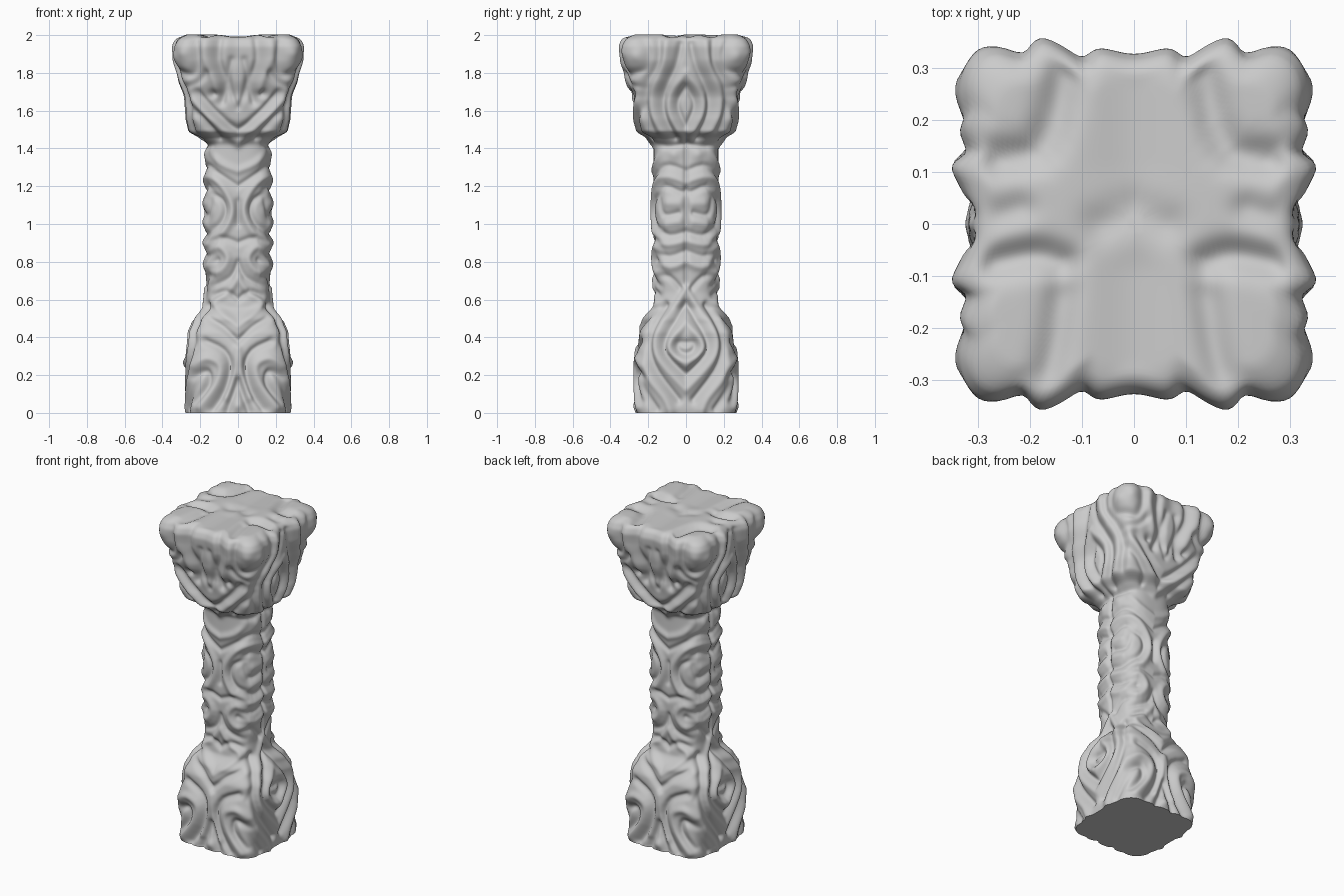
import bpy, bmesh, math
from mathutils import Vector

# Silhouette: z, half width x, half width y, squareness
PROFILE = [(0, .264, .266, 5), (.02, .267, .268, 5), (.1, .266, .264, 5.5), (.28, .265, .262, 5.5),
           (.42, .252, .248, 5), (.49, .225, .22, 4.5), (.56, .175, .173, 3.4), (.64, .166, .166, 3),
           (.82, .176, .172, 3), (1.07, .178, .174, 3), (1.3, .174, .172, 3), (1.42, .168, .17, 3.2),
           (1.455, .19, .19, 4), (1.49, .25, .245, 5), (1.56, .265, .265, 5.5), (1.67, .272, .28, 6),
           (1.77, .305, .312, 7), (1.87, .335, .338, 8), (1.94, .338, .345, 9), (1.975, .325, .332, 9),
           (1.99, .305, .312, 9)]

# Carving strokes: (height, width, points as (distance from centre line, z))
FRONT_CAP = [
    (.022, .022, [(.27, 1.70), (.20, 1.62), (.10, 1.52), (.0, 1.43)]),
    (-.022, .016, [(.26, 1.63), (.18, 1.55), (.10, 1.46)]),
    (-.022, .017, [(.22, 1.70), (.14, 1.61), (.05, 1.53), (0, 1.50)]),
    (-.026, .024, [(.10, 1.99), (.11, 1.87), (.07, 1.75), (.09, 1.65)]),
    (-.016, .016, [(.035, 1.87), (.05, 1.78), (.03, 1.68), (0, 1.62)]),
    (.016, .024, [(.165, 1.99), (.17, 1.88), (.13, 1.78), (.11, 1.72)]),
    (-.022, .02, [(.23, 1.97), (.22, 1.86), (.25, 1.79), (.33, 1.81)]),
    (.018, .03, [(.29, 1.90)]),
    (-.018, .018, [(.30, 1.72), (.22, 1.75), (.17, 1.80)]),
    (-.03, .018, [(.135, 1.69)]), (.015, .03, [(0, 1.65)]),
    (-.018, .06, [(0, 1.99), (0, 1.88)])]
FRONT_SHAFT = [
    (.012, .018, [(.17, 1.40), (.09, 1.32), (.0, 1.28)]),
    (.015, .018, [(.18, 1.26), (.10, 1.22), (.04, 1.13), (.03, 1.05), (.08, .95), (.16, .92)]),
    (-.014, .014, [(.17, 1.31), (.08, 1.25), (0, 1.20)]),
    (-.016, .014, [(.17, 1.17), (.09, 1.13), (.07, 1.06), (.11, .99), (.18, .97)]),
    (.016, .03, [(.16, 1.07)]),
    (-.012, .016, [(0, 1.12), (0, 1.0)]),
    (.015, .02, [(.18, .83), (.10, .88), (.05, .82), (.09, .75), (.17, .74)]),
    (-.014, .014, [(.17, .88), (.10, .93), (0, .90)]),
    (-.014, .014, [(.16, .79), (.11, .81)]),
    (-.014, .014, [(0, .80), (.04, .72), (.14, .67)]),
    (.012, .018, [(0, .71), (.05, .64), (.13, .59)])]
FRONT_BASE = [
    (-.016, .015, [(0, .60), (.06, .64), (.13, .62)]),
    (.016, .02, [(.12, .57), (.06, .51), (0, .46)]),
    (-.021, .016, [(.16, .50), (.08, .45), (0, .38)]),
    (.018, .022, [(.23, .25), (.16, .29), (.09, .25), (.11, .15), (.2, .03)]),
    (-.025, .018, [(.24, .19), (.17, .22), (.16, .15), (.23, .06)]),
    (-.024, .018, [(.18, .38), (.08, .33), (.04, .24), (.07, .12), (.14, .02)]),
    (.014, .02, [(0, .34), (.02, .22), (.06, .08)]),
    (-.022, .018, [(0, .17), (.03, .09), (.06, .01)]),
    (-.016, .018, [(.25, .42), (.22, .34), (.25, .28)]),
    (.014, .025, [(0, .04)])]
SIDE_CAP = [
    (-.017, .014, [(0, 1.73), (.04, 1.66), (.04, 1.60), (0, 1.52)]),
    (.016, .02, [(0, 1.80), (.08, 1.68), (.08, 1.57), (.02, 1.46)]),
    (-.022, .018, [(.03, 1.95), (.06, 1.83), (.12, 1.70), (.12, 1.58), (.06, 1.46)]),
    (.016, .02, [(.10, 1.97), (.12, 1.83), (.17, 1.70), (.17, 1.58), (.12, 1.48)]),
    (-.02, .018, [(.15, 1.98), (.15, 1.86), (.21, 1.75), (.22, 1.62), (.18, 1.49)]),
    (-.016, .016, [(.23, 1.98), (.20, 1.90), (.22, 1.82), (.30, 1.80)]),
    (.018, .034, [(.26, 1.89)]),
    (.014, .022, [(.29, 1.74), (.25, 1.62), (.24, 1.52)]),
    (-.018, .06, [(0, 1.98), (0, 1.88)])]
SIDE_SHAFT = [
    (-.012, .012, [(0, 1.43), (0, 1.2), (0, .98), (0, .68)]),
    (.012, .03, [(.06, 1.37)]),
    (-.013, .013, [(.17, 1.42), (.08, 1.41), (0, 1.43)]),
    (-.014, .014, [(.17, 1.29), (.09, 1.31), (0, 1.28)]),
    (.013, .018, [(.17, 1.24), (.09, 1.25), (0, 1.22)]),
    (-.016, .015, [(.17, 1.16), (.11, 1.20), (.03, 1.17), (0, 1.18)]),
    (.013, .028, [(.04, 1.11), (.09, 1.11)]),
    (-.013, .012, [(.14, 1.13), (.12, 1.05), (.04, 1.06)]),
    (.013, .024, [(.04, 1.01), (.1, 1.0)]),
    (-.016, .015, [(.17, .98), (.09, .94), (0, .96)]),
    (.014, .018, [(.17, .91), (.09, .89), (0, .91)]),
    (-.014, .014, [(.17, .85), (.09, .83), (0, .86)]),
    (.014, .02, [(.16, .81), (.08, .77), (0, .80)]),
    (-.014, .014, [(.16, .73), (.09, .72), (.03, .66)])]
SIDE_BASE = [
    (.016, .02, [(0, .66), (.05, .57), (.12, .48), (.16, .38), (.13, .27), (.0, .12)]),
    (-.02, .016, [(0, .58), (.05, .50), (.11, .40), (.11, .31), (0, .20)]),
    (.018, .02, [(0, .48), (.07, .39), (.08, .33), (0, .25)]),
    (-.018, .018, [(0, .37), (.045, .37), (.04, .33), (0, .31)]),
    (.016, .03, [(0, .28)]),
    (-.024, .018, [(.11, .57), (.18, .45), (.20, .34), (.16, .22), (.04, .07)]),
    (.018, .022, [(.24, .33), (.20, .2), (.11, .08), (.08, .01)]),
    (-.022, .018, [(.26, .21), (.22, .11), (.16, .02)]),
    (.014, .025, [(.26, .04)])]
# Carving of the top face, in (distance from centre line, y)
TOP = [
    (-.03, .034, [(.13, .31), (.155, .2), (.19, .14), (.26, .125)]),
    (-.03, .032, [(.14, -.075), (.19, -.06), (.27, -.075)]),
    (-.022, .03, [(.14, -.14), (.155, -.24), (.18, -.33)]),
    (-.016, .04, [(0, .03), (.06, .0)]),
    (-.016, .08, [(0, .32), (0, .12)]), (-.016, .08, [(0, -.32), (0, -.1)]),
    (-.016, .03, [(.22, .03), (.31, .0)])]


def spline(pts, sub=3):
    """Smooth curve through the stroke points."""
    p = [Vector(q) for q in pts]
    p = [p[0]] + p + [p[-1]]
    out = []
    for a, b, c, d in zip(p, p[1:], p[2:], p[3:]):
        for k in range(sub):
            t = k / sub
            out.append(b + .5 * t * ((c - a) + t * ((2*a - 5*b + 4*c - d) + t * (3*(b - c) + d - a))))
    return [(v.x, v.y) for v in out + [p[-1]]]


def prepare(strokes):
    out = []
    for amp, w, pts in strokes:
        s = spline(pts)
        segs = list(zip(s, s[1:])) or [(s[0], s[0])]
        out.append((amp, w, segs, min(p[1] for p in s) - 2.4*w, max(p[1] for p in s) + 2.4*w))
    return out


def carve(strokes, u, v):
    """Sum of the soft ridges and grooves at a point."""
    total = 0
    for amp, w, segs, lo, hi in strokes:
        if not lo < v < hi:
            continue
        best = 9
        for (ax, ay), (bx, by) in segs:
            dx, dy = bx - ax, by - ay
            t = max(0, min(1, ((u - ax)*dx + (v - ay)*dy) / (dx*dx + dy*dy + 1e-9)))
            best = min(best, (u - ax - t*dx)**2 + (v - ay - t*dy)**2)
        total += amp * math.exp(-best / (w * w))
    return total


def section(z):
    for a, b in zip(PROFILE, PROFILE[1:]):
        if z <= b[0]:
            t = (z - a[0]) / (b[0] - a[0])
            t = .5 * t + .5 * t * t * (3 - 2*t)
            return [p + (q - p) * t for p, q in zip(a[1:], b[1:])]
    return PROFILE[-1][1:]


N, ROWS, CAP = 240, 250, 30
front = prepare(FRONT_CAP + FRONT_SHAFT + FRONT_BASE)
side = prepare(SIDE_CAP + SIDE_SHAFT + SIDE_BASE)
top = prepare(TOP)
bm = bmesh.new()
rings = []

# Carved body: base, shaft and capital in one loft
for r in range(ROWS + 1):
    z = 1.99 * r / ROWS
    hx, hy, n = section(z)
    q = N // 4
    quarter = []
    for i in range(q + 1):
        a = 2 * math.pi * i / N
        c, s = math.cos(a), math.sin(a)
        rad = ((abs(c) / hx)**n + (abs(s) / hy)**n) ** (-1 / n)
        x, y = rad * c, rad * s
        w = max(0, min(1, .5 + (s - c) * 2.2))
        d = (carve(front, x, z) * w if w > 0 else 0) + (carve(side, y, z) * (1 - w) if w < 1 else 0)
        quarter.append(((rad + d) * c, (rad + d) * s))
    ring = []
    for i in range(N):
        k = i % (2 * q)
        x, y = quarter[k if k <= q else 2*q - k]
        ring.append(bm.verts.new((x if i <= q or i >= 3*q else -x, y if i <= 2*q else -y, z)))
    rings.append(ring)

# Top face: shrinking rings with their own carving
edge = [v.co.copy() for v in rings[-1]]
for j in range(1, CAP):
    f = 1 - j / CAP
    fade = min(1, j / 3)
    rings.append([bm.verts.new((p.x*f, p.y*f, 1.99 + fade * (.014 + carve(top, abs(p.x*f), p.y*f))))
                  for p in edge])

for a, b in zip(rings, rings[1:]):
    for i in range(N):
        k = (i + 1) % N
        bm.faces.new((a[i], a[k], b[k], b[i]))
bm.faces.new(rings[-1])
bm.faces.new(rings[0][::-1])

# Soften the carving so it reads as worn stone
worn = [v for ring in rings[1:] for v in ring]
for _ in range(3):
    bmesh.ops.smooth_vert(bm, verts=worn, factor=.5, use_axis_x=True, use_axis_y=True, use_axis_z=True)

mesh = bpy.data.meshes.new("carved_column")
bm.to_mesh(mesh)
bm.free()
column = bpy.data.objects.new("carved_column", mesh)
bpy.context.collection.objects.link(column)
bpy.context.view_layer.objects.active = column
column.select_set(True)
bpy.ops.object.shade_smooth_by_angle(angle=math.radians(50))
